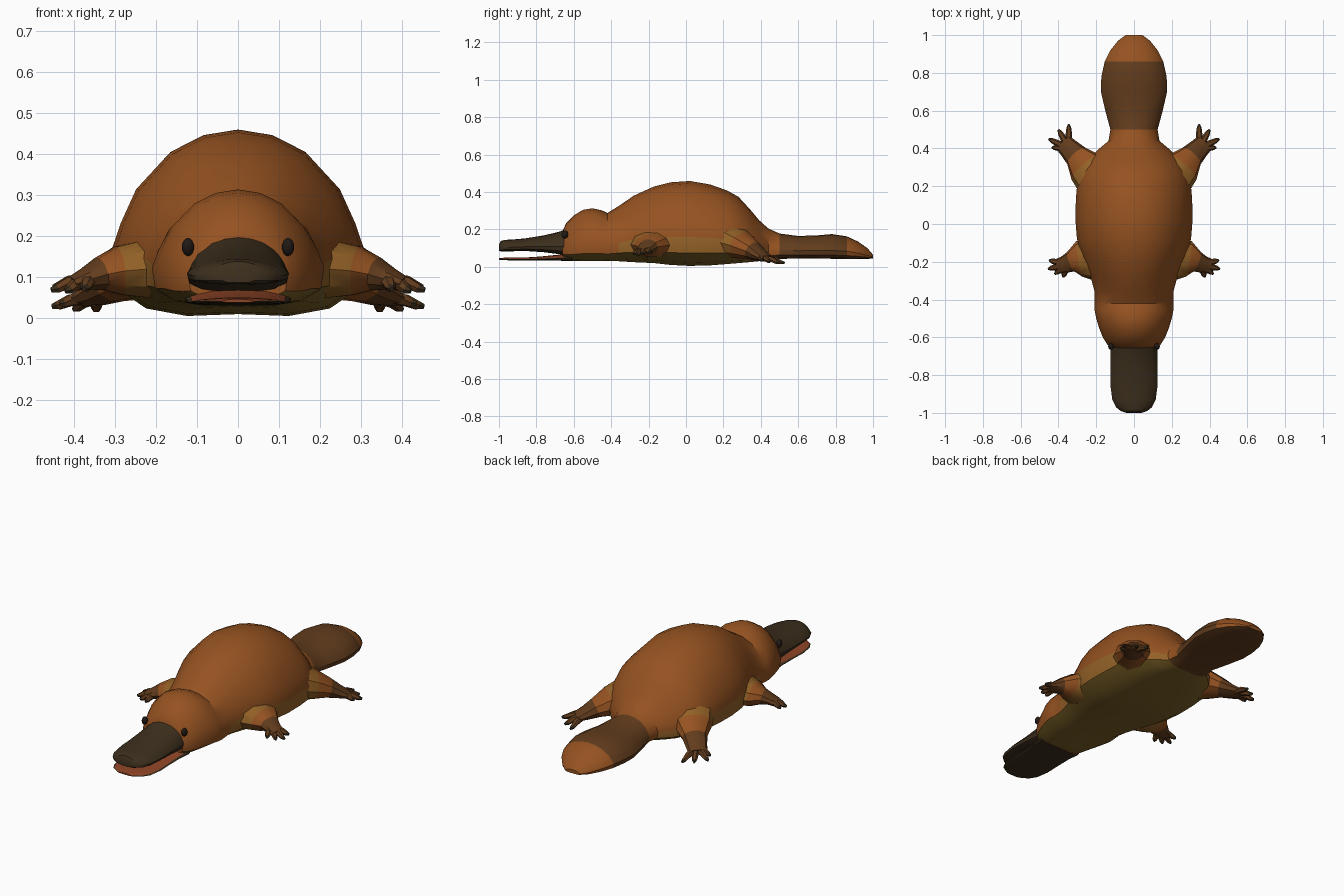
import bpy, bmesh
from mathutils import Vector
from math import cos, sin, tau

if "Cube" in bpy.data.objects:
    bpy.data.objects.remove(bpy.data.objects["Cube"])


def material(name, r, g, b):
    m = bpy.data.materials.new(name)
    m.diffuse_color = (r, g, b, 1)
    m.use_nodes = True
    m.node_tree.nodes["Principled BSDF"].inputs["Base Color"].default_value = m.diffuse_color
    return m


FUR = material("fur", 0.30, 0.085, 0.015)
FLANK = material("flank", 0.29, 0.12, 0.02)
BELLY = material("belly", 0.20, 0.12, 0.02)
BROWN = material("dark_fur", 0.12, 0.045, 0.012)
DARK = material("bill_dark", 0.045, 0.028, 0.012)
MOUTH = material("mouth", 0.28, 0.06, 0.02)
BLACK = material("eye_black", 0.015, 0.01, 0.008)
PALETTE = [FUR, FLANK, BELLY, BROWN, DARK, MOUTH, BLACK]


def loft(name, rings, pick, mirror=False):
    """Skin closed rings of points; pick(ring, segment) gives the face material."""
    bm = bmesh.new()
    vs = [[bm.verts.new(p) for p in r] for r in rings]
    n = len(rings[0])
    for i in range(len(vs) - 1):
        for j in range(n):
            k = (j + 1) % n
            f = bm.faces.new((vs[i][j], vs[i][k], vs[i + 1][k], vs[i + 1][j]))
            f.material_index = PALETTE.index(pick(i, j))
    for i, ring in ((0, vs[0]), (len(vs) - 2, vs[-1])):
        bm.faces.new(ring).material_index = PALETTE.index(pick(i, 0))
    bmesh.ops.recalc_face_normals(bm, faces=bm.faces)
    me = bpy.data.meshes.new(name)
    bm.to_mesh(me)
    bm.free()
    for m in PALETTE:
        me.materials.append(m)
    ob = bpy.data.objects.new(name, me)
    bpy.context.collection.objects.link(ob)
    if mirror:
        ob.modifiers.new("mirror", 'MIRROR')
    return ob


# Domed cross-section with a flattish underside (fractions of half-width, height)
DOME = [(0, 1), (.27, .97), (.53, .88), (.80, .68), (.92, .5), (1, .34),
        (.96, .15), (.72, .04), (.4, 0), (0, .01)]
SECTION = DOME + [(-u, v) for u, v in DOME[-2:0:-1]]


def dome_rings(stations):
    return [[(u * w, y, zb + v * (zt - zb)) for u, v in SECTION]
            for y, w, zb, zt in stations]


# Head, body and tail: y, half-width, bottom, top
trunk = [(-.66, .12, .045, .19), (-.64, .14, .035, .235), (-.60, .165, .03, .275),
         (-.55, .185, .03, .305), (-.50, .20, .03, .313), (-.45, .21, .03, .302),
         (-.42, .208, .03, .288), (-.36, .208, .03, .325), (-.28, .23, .025, .38),
         (-.17, .275, .02, .43), (-.08, .302, .01, .452), (.02, .31, .005, .459),
         (.13, .308, .008, .44), (.22, .30, .015, .408), (.28, .28, .02, .375),
         (.34, .245, .025, .31), (.39, .195, .03, .25), (.44, .135, .035, .205),
         (.50, .125, .042, .178), (.60, .152, .045, .165), (.70, .175, .045, .168),
         (.78, .173, .043, .175), (.86, .155, .042, .163), (.92, .125, .042, .135),
         (.97, .085, .042, .10), (1.0, .045, .045, .065)]


def trunk_colour(i, j):
    y = trunk[i][0]
    row = min(j, 17 - j)
    if y >= .42:
        return BROWN if (.5 <= y < .86 or row > 5) else FUR
    if row >= 6:
        return BELLY
    return FLANK if row == 5 and y > -.4 else FUR


loft("body_and_tail", dome_rings(trunk), trunk_colour)

# Bill, upper and lower halves with an open gap
upper = [(-.61, .12, .06, .215), (-.68, .124, .068, .187), (-.76, .124, .078, .168),
         (-.86, .124, .085, .152), (-.93, .115, .083, .146), (-.97, .095, .082, .144),
         (-.99, .07, .083, .138), (-1.0, .04, .086, .12)]
lower = [(-.61, .13, .03, .08), (-.68, .123, .033, .065), (-.78, .123, .034, .055),
         (-.86, .123, .033, .05), (-.93, .113, .034, .05), (-.97, .09, .036, .049),
         (-1.0, .04, .038, .046)]
loft("upper_bill", dome_rings(upper), lambda i, j: DARK)
loft("lower_bill", dome_rings(lower), lambda i, j: MOUTH if min(j, 17 - j) < 4 else DARK)


def limb(name, stations, colours, sides=10):
    """Flattened tube; each station is x, y, z, half-width, half-height."""
    pts = [Vector(s[:3]) for s in stations]
    rings = []
    for i, s in enumerate(stations):
        d = pts[min(i + 1, len(pts) - 1)] - pts[max(i - 1, 0)]
        side = Vector((-d.y, d.x, 0)).normalized()
        up = d.normalized().cross(side)
        rings.append([pts[i] + side * s[3] * cos(tau * k / sides)
                      + up * s[4] * sin(tau * k / sides) for k in range(sides)])
    return loft(name, rings, lambda i, j: colours[min(i, len(colours) - 1)], True)


def toes(name, palm, tips):
    """Tapering clawed toes spreading out from the palm."""
    palm = Vector(palm)
    for n, tip in enumerate(tips, 1):
        tip = Vector(tip)
        mid = palm.lerp(tip, .6) + Vector((0, 0, .006))
        limb(f"{name}_{n}", [(*palm, .018, .018), (*mid, .017, .016),
                             (*palm.lerp(tip, .85), .013, .012), (*tip, .005, .007)],
             [BROWN, BROWN, DARK], 6)


# Front legs
limb("front_leg", [(.22, -.18, .12, .12, .075), (.29, -.185, .115, .095, .062),
                   (.335, -.20, .107, .055, .042), (.37, -.215, .095, .045, .028),
                   (.405, -.225, .083, .04, .018)], [FLANK, FUR, BROWN])
toes("front_toe", (.355, -.215, .095), [(.45, -.192, .075), (.455, -.238, .068),
                                        (.42, -.265, .065), (.375, -.282, .07)])

# Hind legs
limb("hind_leg", [(.19, .23, .14, .12, .10), (.255, .30, .115, .10, .075),
                  (.305, .36, .085, .065, .05), (.345, .40, .06, .055, .032),
                  (.375, .43, .045, .05, .018)], [FLANK, FUR, BROWN])
toes("hind_toe", (.345, .40, .05), [(.435, .405, .035), (.452, .45, .028),
                                    (.40, .50, .022), (.345, .528, .02)])

# Eyes
bpy.ops.mesh.primitive_uv_sphere_add(segments=12, ring_count=8, radius=1)
eye = bpy.context.object
eye.name = "eye"
for v in eye.data.vertices:
    v.co = Vector((v.co.x * .015 + .122, v.co.y * .018 - .648, v.co.z * .022 + .173))
eye.data.materials.append(BLACK)
eye.modifiers.new("mirror", 'MIRROR')

# Smooth shading with sharp edges kept
for ob in bpy.context.scene.objects:
    ob.select_set(True)
bpy.context.view_layer.objects.active = eye
bpy.ops.object.shade_smooth_by_angle(angle=0.6)
